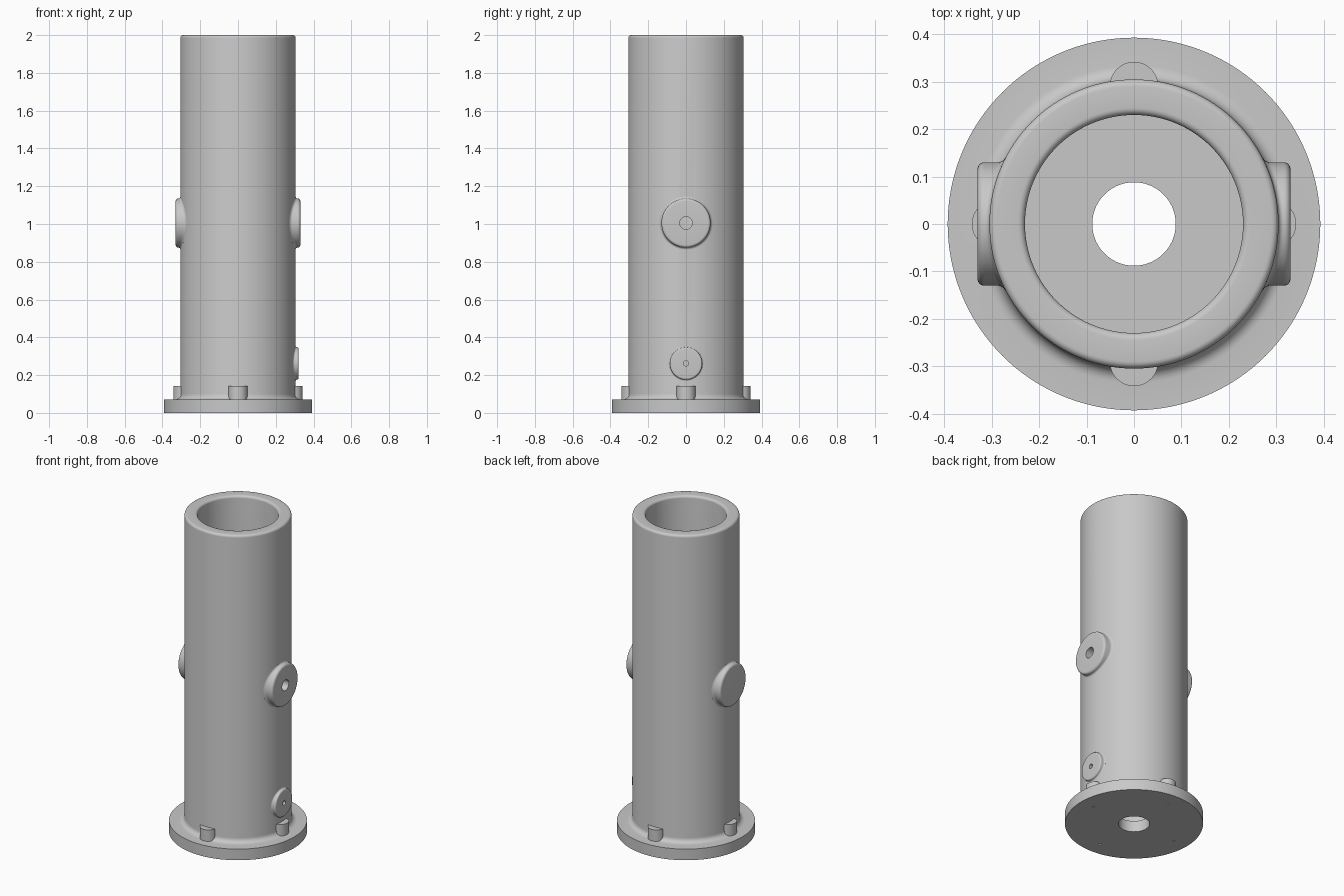
import bpy, bmesh
from math import sin, cos, pi, sqrt, radians

cube = bpy.data.objects.get("Cube")
if cube:
    bpy.data.objects.remove(cube, do_unlink=True)

OUTER, BORE, FLANGE = 0.305, 0.23, 0.393
HEIGHT, BASE = 2.0, 0.07
PORT_Z, LOW_Z = 1.005, 0.262

grey = bpy.data.materials.new("light_grey")
grey.use_nodes = True
colour = (0.58, 0.58, 0.58, 1)
grey.diffuse_color = colour
grey.node_tree.nodes["Principled BSDF"].inputs["Base Color"].default_value = colour


def finish(name, bm):
    bmesh.ops.recalc_face_normals(bm, faces=bm.faces)
    mesh = bpy.data.meshes.new(name)
    bm.to_mesh(mesh)
    bm.free()
    mesh.materials.append(grey)
    ob = bpy.data.objects.new(name, mesh)
    bpy.context.collection.objects.link(ob)
    return ob


def smooth(ob):
    bpy.ops.object.select_all(action="DESELECT")
    ob.select_set(True)
    bpy.context.view_layer.objects.active = ob
    bpy.ops.object.shade_smooth_by_angle(angle=radians(35))


def skin(bm, rings, closed=False):
    pairs = list(zip(rings, rings[1:]))
    if closed:
        pairs.append((rings[-1], rings[0]))
    for a, b in pairs:
        for i in range(len(a)):
            j = (i + 1) % len(a)
            bm.faces.new((a[i], a[j], b[j], b[i]))


def arc(cx, cz, r, start, end, n=6):
    return [(cx + r * cos(radians(start + (end - start) * i / n)),
             cz + r * sin(radians(start + (end - start) * i / n))) for i in range(n + 1)]


def lathe(name, profile, n=128):
    bm = bmesh.new()
    rings = [[bm.verts.new((r * cos(2 * pi * i / n), r * sin(2 * pi * i / n), z))
              for i in range(n)] for r, z in profile]
    skin(bm, rings, closed=True)
    return finish(name, bm)


def cylinder(name, r, low, high, place, along_x=False, n=48):
    """Closed cylinder along z, or along x, offset by place."""
    bm = bmesh.new()
    rings = []
    for h in (low, high):
        ring = []
        for i in range(n):
            u, v = r * cos(2 * pi * i / n), r * sin(2 * pi * i / n)
            p = (h, u, v) if along_x else (u, v, h)
            ring.append(bm.verts.new([a + b for a, b in zip(p, place)]))
        rings.append(ring)
        bm.faces.new(ring)
    skin(bm, rings)
    return finish(name, bm)


def boss(name, side, z, radius, face, rounding, fillet, hole=0, n=64):
    """Round pad on the tube wall, blended into the curved surface."""
    bm = bmesh.new()
    rings = []

    def ring(r, depth=None, above=0.0):
        verts = []
        for i in range(n):
            y, h = r * cos(2 * pi * i / n), r * sin(2 * pi * i / n)
            x = sqrt(OUTER ** 2 - y * y) + above if depth is None else depth
            verts.append(bm.verts.new((side * x, y, z + h)))
        rings.append(verts)

    if hole:
        ring(hole, OUTER - 0.02)
        ring(hole, face)
    for r, x in arc(radius - rounding, face - rounding, rounding, 90, 0):
        ring(r, x)
    for i in range(7):
        t = pi / 2 * i / 6
        ring(radius + fillet * (1 - cos(t)), None, fillet * (1 - sin(t)))
    ring(radius + fillet, None, -0.02)
    skin(bm, rings)
    if not hole:
        bm.faces.new(rings[0])
    ob = finish(name, bm)
    smooth(ob)


# Flanged tube with a floor, central drain hole and rounded rim
profile = [(0.088, 0), (FLANGE, 0), (FLANGE, BASE)]
profile += arc(OUTER + 0.03, BASE + 0.03, 0.03, 270, 180)
profile += arc(OUTER - 0.015, HEIGHT - 0.015, 0.015, 0, 90)
profile += arc(BORE + 0.015, HEIGHT - 0.015, 0.015, 90, 180)
profile += [(BORE, BASE), (0.088, BASE)]
tube = lathe("flanged_tube", profile)

# Side ports and small blind holes under the flange
cutters = [cylinder("port_cutter", 0.033, 0.15, 0.4, (0, 0, PORT_Z), True, 64),
           cylinder("low_port_cutter", 0.014, 0.15, 0.4, (0, 0, LOW_Z), True, 64)]
quarter_turns = [(1, 0), (0, 1), (-1, 0), (0, -1)]
for dx, dy in quarter_turns:
    cutters.append(cylinder("pin_cutter", 0.007, -0.05, 0.05, (0.3 * dx, 0.3 * dy, 0), n=16))
bpy.context.view_layer.objects.active = tube
for cutter in cutters:
    cutter.hide_render = True
    mod = tube.modifiers.new("cut", "BOOLEAN")
    mod.operation, mod.solver, mod.object = "DIFFERENCE", "EXACT", cutter
    bpy.ops.object.modifier_apply(modifier=mod.name)
    bpy.data.objects.remove(cutter, do_unlink=True)
smooth(tube)

# Raised pads on the wall
boss("port_boss", 1, PORT_Z, 0.13, 0.33, 0.014, 0.011, hole=0.033)
boss("blank_boss", -1, PORT_Z, 0.13, 0.33, 0.014, 0.011)
boss("low_port_boss", 1, LOW_Z, 0.086, 0.321, 0.009, 0.007, hole=0.014)

# Four locating lugs standing on the flange
for k, (dx, dy) in enumerate(quarter_turns):
    lug = cylinder("flange_lug_%d" % (k + 1), 0.051, BASE - 0.01, 0.142,
                   (0.291 * dx, 0.291 * dy, 0))
    smooth(lug)
